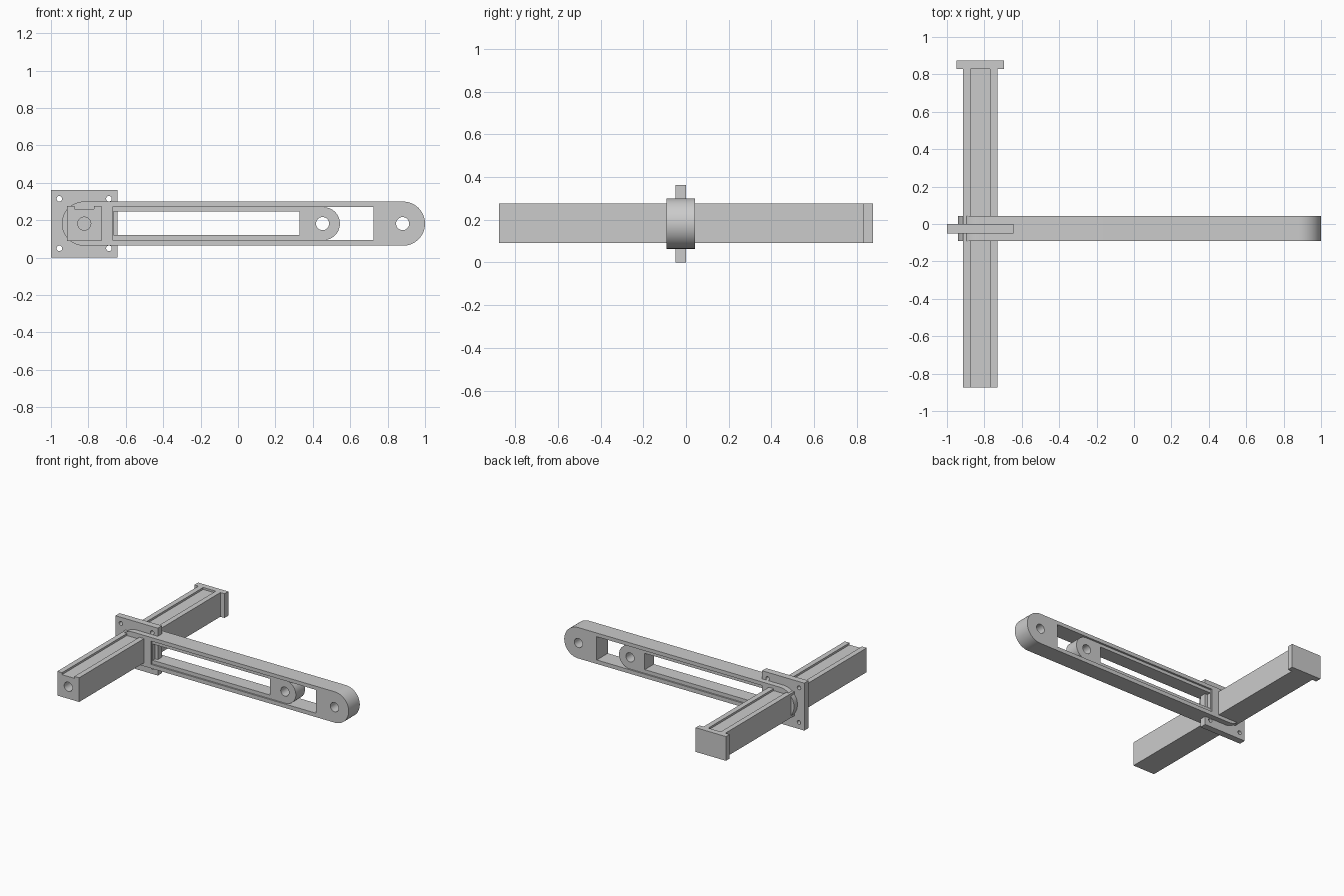
import bpy, bmesh, math
from mathutils import Matrix

if "Cube" in bpy.data.objects:
    bpy.data.objects.remove(bpy.data.objects["Cube"])

CZ = 0.182  # shared centre height


def arc(cx, cz, r, a0, a1, n):
    return [(cx + r * math.cos(math.radians(a0 + (a1 - a0) * i / n)),
             cz + r * math.sin(math.radians(a0 + (a1 - a0) * i / n))) for i in range(n + 1)]


def circle(cx, cz, r, n=32):
    return arc(cx, cz, r, 0, 360, n)[:-1]


def rect(x0, x1, z0, z1):
    return [(x0, z0), (x1, z0), (x1, z1), (x0, z1)]


def extrude(name, loops, y0, y1):
    """Extrude an x-z outline (with inner loops as holes) from y0 to y1."""
    cu = bpy.data.curves.new(name + "_profile", 'CURVE')
    cu.dimensions = '2D'
    cu.fill_mode = 'BOTH'
    cu.extrude = (y1 - y0) / 2
    for loop in loops:
        sp = cu.splines.new('POLY')
        sp.points.add(len(loop) - 1)
        for p, (x, z) in zip(sp.points, loop):
            p.co = (x, z, 0, 1)
        sp.use_cyclic_u = True
    tmp = bpy.data.objects.new(name + "_profile", cu)
    me = bpy.data.meshes.new_from_object(tmp)
    bpy.data.objects.remove(tmp)
    me.name = name
    me.transform(Matrix.Translation((0, (y0 + y1) / 2, 0)) @ Matrix.Rotation(math.pi / 2, 4, 'X'))
    bm = bmesh.new()
    bm.from_mesh(me)
    bmesh.ops.remove_doubles(bm, verts=bm.verts, dist=1e-5)
    bmesh.ops.recalc_face_normals(bm, faces=bm.faces)
    bm.to_mesh(me)
    bm.free()
    ob = bpy.data.objects.new(name, me)
    bpy.context.collection.objects.link(ob)
    bpy.ops.object.select_all(action='DESELECT')
    ob.select_set(True)
    bpy.context.view_layer.objects.active = ob
    bpy.ops.object.shade_smooth_by_angle(angle=math.radians(30))
    return ob


# mounting plate with four corner holes
holes = [circle(x, z, 0.015, 20) for x in (-0.955, -0.69) for z in (0.05, 0.315)]
extrude("mounting_plate", [rect(-1.0, -0.643, 0.0, 0.362)] + holes, -0.05, 0.0)

# long arm with rounded ends, window and pivot hole
R = 0.118
outline = arc(0.882, CZ, R, -90, 90, 32) + arc(-0.824, CZ, R, 90, 270, 32)
extrude("arm", [outline, rect(-0.67, 0.725, 0.094, 0.272), circle(0.88, CZ, 0.035)], -0.092, 0.042)

# slider frame inside the arm, rounded at the free end
r = 0.088
outline = arc(0.457, CZ, r, -90, 90, 28) + [(-0.67, CZ + r), (-0.67, CZ - r)]
extrude("slider", [outline, rect(-0.665, 0.328, 0.122, 0.246), circle(0.452, CZ, 0.035)], -0.08, 0.03)

# cross beam with a groove along the top; blind hole in the front end
beam = [(-0.915, 0.09), (-0.73, 0.09), (-0.73, 0.275), (-0.77, 0.275),
        (-0.77, 0.26), (-0.875, 0.26), (-0.875, 0.275), (-0.915, 0.275)]
extrude("beam_front_end", [beam, circle(-0.822, CZ, 0.035)], -0.875, -0.775)
extrude("beam", [beam], -0.775, 0.83)

# end cap
extrude("end_cap", [rect(-0.95, -0.695, 0.09, 0.275)], 0.83, 0.875)
